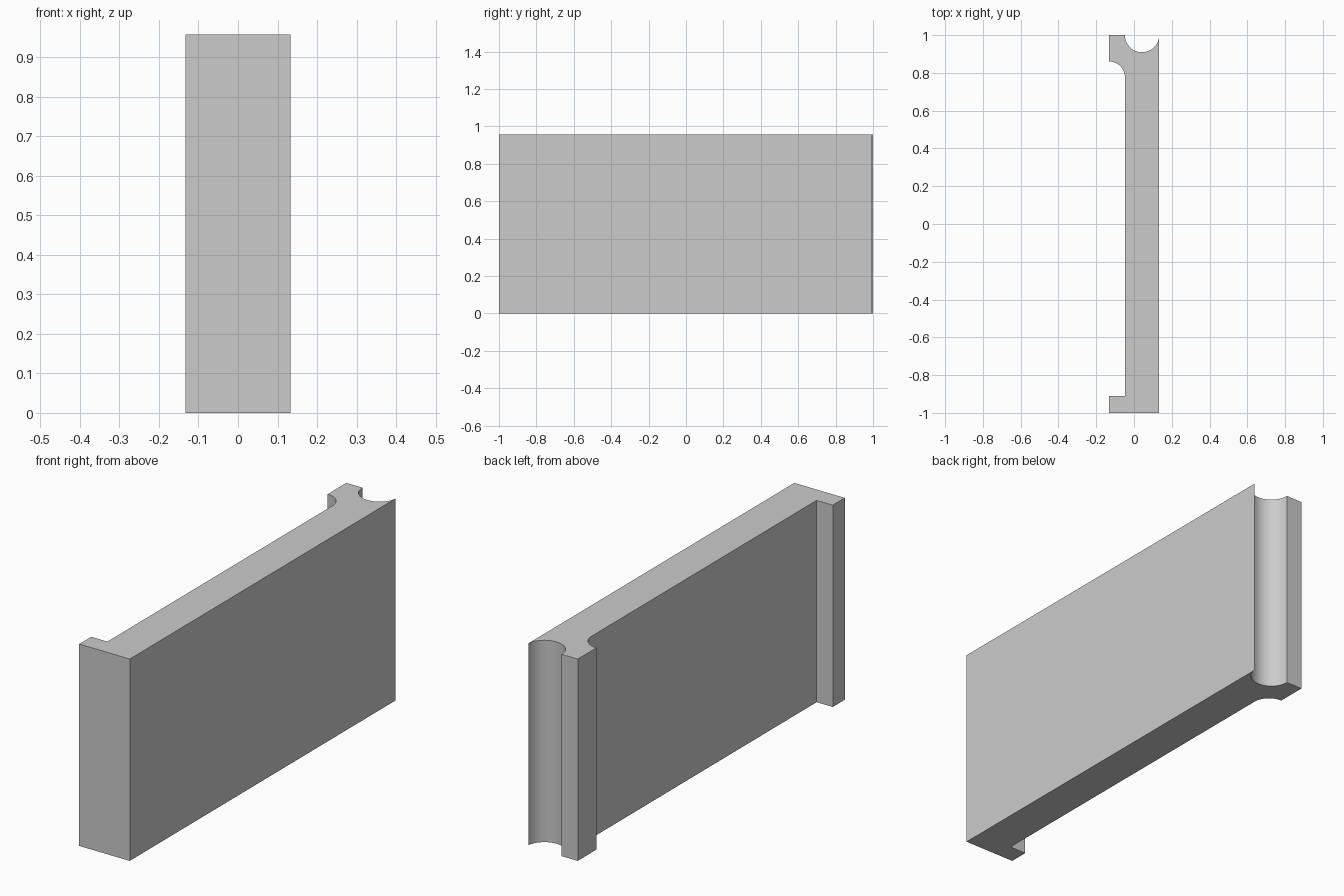
import bpy, bmesh, math

cube = bpy.data.objects.get("Cube")
if cube:
    bpy.data.objects.remove(cube)

HEIGHT = 0.957
LEFT, INNER, RIGHT = -0.1325, -0.048, 0.1325


def arc(cx, cy, r, start, end, steps):
    """Points along a circular arc, angles in degrees."""
    angles = [math.radians(start + (end - start) * i / steps) for i in range(steps + 1)]
    return [(cx + r * math.cos(a), cy + r * math.sin(a)) for a in angles]


# Outline of the panel: plain face, round groove, lip, cove, then the return foot
groove_r = 0.0905
groove_x = INNER + groove_r
groove_end = -math.degrees(math.acos((RIGHT - groove_x) / groove_r))
outline = [(LEFT, -1), (RIGHT, -1)]
outline += arc(groove_x, 1, groove_r, groove_end, -180, 32)
outline += [(LEFT, 1)]
outline += arc(LEFT, 0.776, INNER - LEFT, 90, 0, 18)
outline += [(INNER, -0.91), (LEFT, -0.91)]

# Extrude the outline upward
bm = bmesh.new()
base = bm.faces.new([bm.verts.new((x, y, 0)) for x, y in outline])
result = bmesh.ops.extrude_face_region(bm, geom=[base], use_keep_orig=True)
top_verts = [v for v in result["geom"] if isinstance(v, bmesh.types.BMVert)]
bmesh.ops.translate(bm, verts=top_verts, vec=(0, 0, HEIGHT))
bmesh.ops.recalc_face_normals(bm, faces=bm.faces)
mesh = bpy.data.meshes.new("grooved_panel")
bm.to_mesh(mesh)
bm.free()

panel = bpy.data.objects.new("grooved_panel", mesh)
bpy.context.collection.objects.link(panel)

# Plain grey finish
grey = bpy.data.materials.new("light_grey")
grey.use_nodes = True
colour = (0.6, 0.6, 0.6, 1)
grey.diffuse_color = colour
grey.node_tree.nodes["Principled BSDF"].inputs["Base Color"].default_value = colour
mesh.materials.append(grey)

# Smooth curved walls, sharp corners
bpy.ops.object.select_all(action="DESELECT")
panel.select_set(True)
bpy.context.view_layer.objects.active = panel
bpy.ops.object.shade_smooth_by_angle(angle=math.radians(30))
